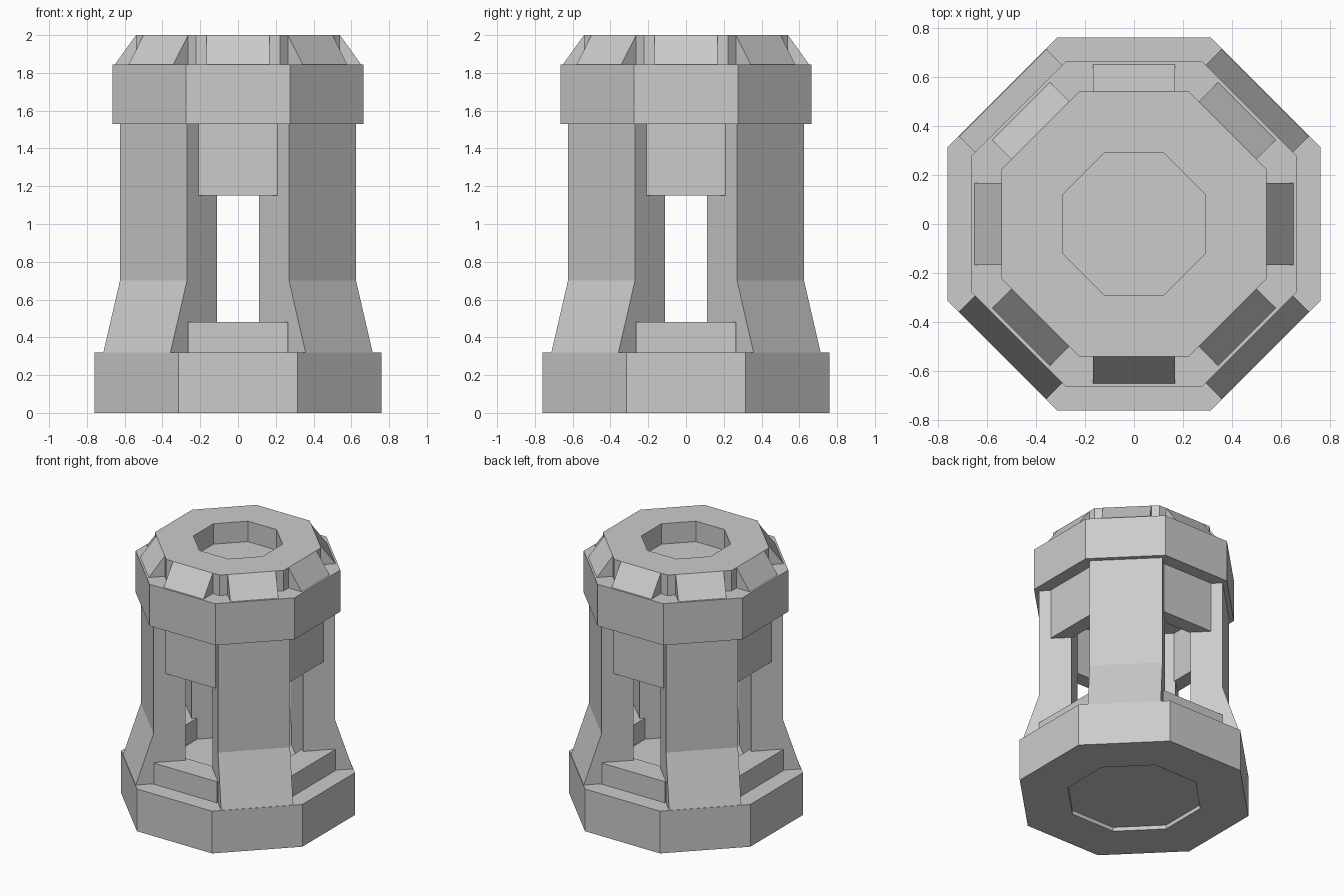
import bpy, bmesh
from math import pi, cos, sin
from mathutils import Matrix

cube = bpy.data.objects.get("Cube")
if cube:
    bpy.data.objects.remove(cube, do_unlink=True)

grey = bpy.data.materials.new("plain grey")
grey.use_nodes = True
colour = (0.6, 0.6, 0.6, 1)
grey.diffuse_color = colour
grey.node_tree.nodes["Principled BSDF"].inputs["Base Color"].default_value = colour


def finish(name, bm):
    bmesh.ops.recalc_face_normals(bm, faces=bm.faces)
    mesh = bpy.data.meshes.new(name)
    bm.to_mesh(mesh)
    bm.free()
    mesh.materials.append(grey)
    obj = bpy.data.objects.new(name, mesh)
    bpy.context.collection.objects.link(obj)
    return obj


def octagon_lathe(name, profile):
    """Turn an (apothem, z) profile into an eight-sided solid with capped ends."""
    bm = bmesh.new()
    rings = []
    for apothem, z in profile:
        r = apothem / cos(pi / 8)
        rings.append([bm.verts.new((r * cos(a), r * sin(a), z))
                      for a in [pi / 8 + k * pi / 4 for k in range(8)]])
    for low, high in zip(rings, rings[1:]):
        for k in range(8):
            n = (k + 1) % 8
            bm.faces.new((low[k], low[n], high[n], high[k]))
    bm.faces.new(rings[0])
    bm.faces.new(rings[-1])
    return finish(name, bm)


def radial_parts(name, profile, half_width, count, start=0):
    """Extrude a (radius, z) side profile sideways and repeat it around z."""
    for k in range(count):
        bm = bmesh.new()
        face = bm.faces.new([bm.verts.new((r, -half_width, z)) for r, z in profile])
        moved = bmesh.ops.extrude_face_region(bm, geom=[face])["geom"]
        bmesh.ops.translate(bm, vec=(0, 2 * half_width, 0),
                            verts=[v for v in moved if isinstance(v, bmesh.types.BMVert)])
        turn = Matrix.Rotation(start + k * 2 * pi / count, 3, 'Z')
        bmesh.ops.rotate(bm, matrix=turn, verts=bm.verts)
        finish(f"{name}_{k + 1}", bm)


def slab(inner, outer, low, high):
    return [(inner, low), (outer, low), (outer, high), (inner, high)]


# Base with a shallow recess underneath
octagon_lathe("base", [(0.44, 0.03), (0.44, 0), (0.76, 0), (0.76, 0.32)])

# Collar and cap with an eight-sided well in the top
octagon_lathe("collar_and_cap", [(0.665, 1.53), (0.665, 1.845), (0.54, 1.845),
                                 (0.54, 2), (0.29, 2), (0.29, 1.845)])

# Four diagonal pillars with flared feet
radial_parts("pillar", [(0.41, 0.31), (0.757, 0.31), (0.757, 0.32), (0.633, 0.7),
                        (0.633, 1.54), (0.41, 1.54)], 0.251, 4, pi / 4)

# Sills and hanging panels between the pillars
radial_parts("sill", slab(0.44, 0.63, 0.31, 0.48), 0.265, 4)
radial_parts("hanging_panel", slab(0.46, 0.57, 1.15, 1.54), 0.21, 4)

# Sloped blocks around the cap
radial_parts("cap_block", [(0.52, 1.84), (0.655, 1.84), (0.54, 2), (0.52, 2)], 0.167, 8)
